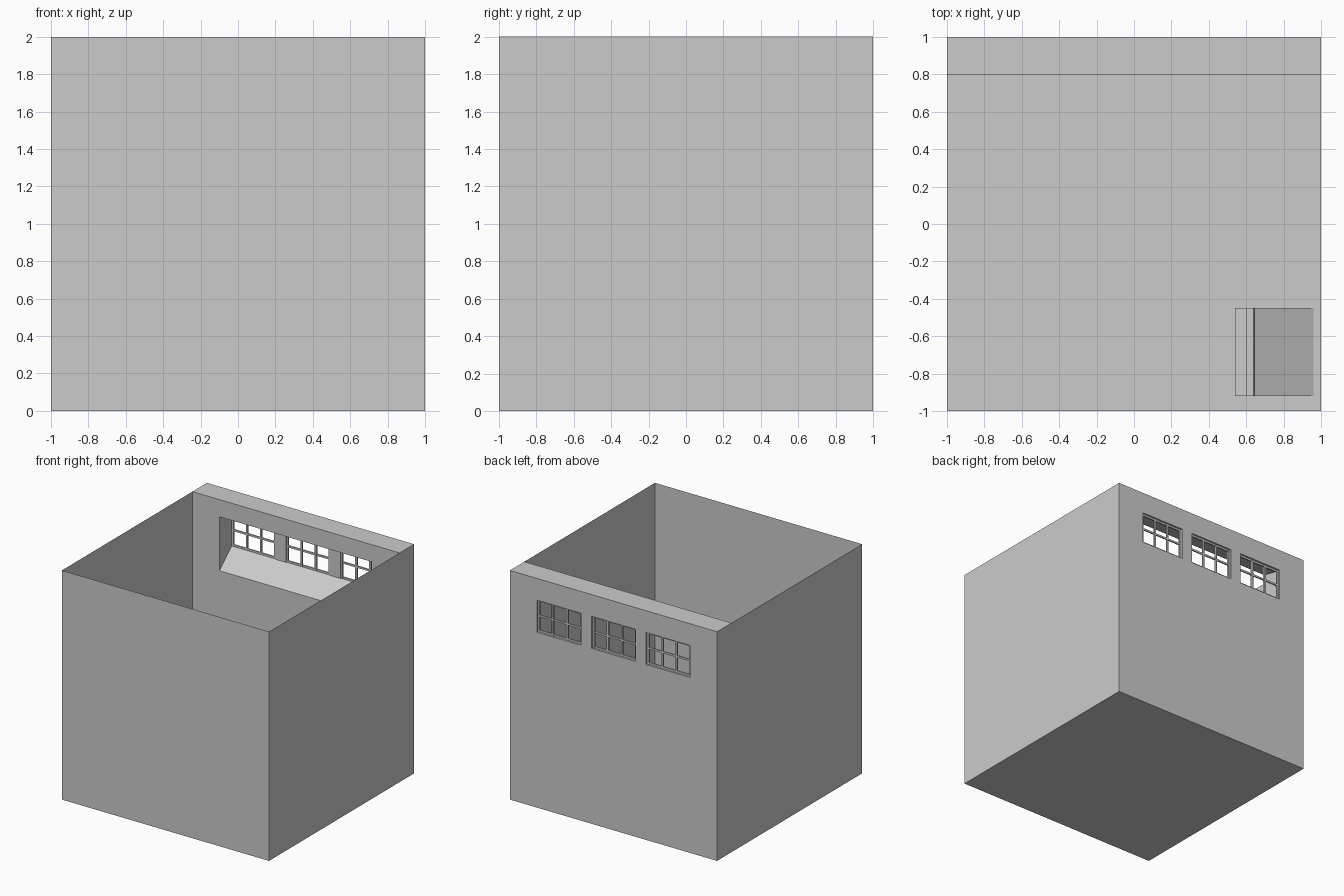
import bpy
import bmesh

cube = bpy.data.objects.get("Cube")
if cube:
    bpy.data.objects.remove(cube, do_unlink=True)

grey = bpy.data.materials.new("plain_grey")
grey.use_nodes = True
COLOUR = (0.6, 0.6, 0.6, 1)
grey.diffuse_color = COLOUR
grey.node_tree.nodes["Principled BSDF"].inputs["Base Color"].default_value = COLOUR


def finish(name, bm):
    mesh = bpy.data.meshes.new(name)
    bm.to_mesh(mesh)
    bm.free()
    mesh.materials.append(grey)
    obj = bpy.data.objects.new(name, mesh)
    bpy.context.scene.collection.objects.link(obj)
    return obj


def add_prism(bm, profile, start, end, axis="x"):
    """Extrude a closed profile along x (profile in y,z) or y (profile in x,z)."""
    def place(p, d):
        return (d, p[0], p[1]) if axis == "x" else (p[0], d, p[1])
    near = [bm.verts.new(place(p, start)) for p in profile]
    far = [bm.verts.new(place(p, end)) for p in profile]
    faces = [bm.faces.new(near), bm.faces.new(far)]
    count = len(profile)
    for i in range(count):
        j = (i + 1) % count
        faces.append(bm.faces.new((near[i], near[j], far[j], far[i])))
    bmesh.ops.recalc_face_normals(bm, faces=faces)


def add_box(bm, x0, x1, y0, y1, z0, z1):
    add_prism(bm, [(y0, z0), (y1, z0), (y1, z1), (y0, z1)], x0, x1)


# Thin room shell: underside, both side walls and the front wall
bm = bmesh.new()
bmesh.ops.create_cube(bm, size=2)
bmesh.ops.translate(bm, verts=bm.verts, vec=(0, 0, 1))
openings = [f for f in bm.faces if f.normal.z > 0.9 or f.normal.y > 0.9]
bmesh.ops.delete(bm, geom=openings, context="FACES")
finish("room_shell", bm)

# Raised floor
FLOOR = 0.16
bm = bmesh.new()
bm.faces.new([bm.verts.new((x, y, FLOOR))
              for x, y in ((-1, -1), (1, -1), (1, 1), (-1, 1))])
finish("floor", bm)

# Thick back wall around a wide recess with a sloping sill
RECESS = 0.74
INNER = 0.8
SILL, HEAD = 1.53, 1.81
bm = bmesh.new()
add_prism(bm, [(INNER, 0), (1, 0), (1, SILL), (0.97, SILL), (INNER, 1.38)],
          -RECESS, RECESS)
add_prism(bm, [(INNER, 1.85), (0.97, HEAD), (1, HEAD), (1, 2), (INNER, 2)],
          -RECESS, RECESS)
for side in (-1, 1):
    add_box(bm, side * RECESS, side, INNER, 1, 0, 2)
finish("back_wall", bm)

# Narrow piers between the three windows
WINDOW = 0.425
SPACING = 0.5275
bm = bmesh.new()
for side in (-1, 1):
    add_box(bm, side * WINDOW / 2, side * (SPACING - WINDOW / 2),
            0.965, 1, SILL, HEAD)
finish("window_piers", bm)

# Window frames: four uprights and three rails make a grid of six panes
BAR = 0.016
for name, centre in (("right", -SPACING), ("middle", 0), ("left", SPACING)):
    bm = bmesh.new()
    left = centre - WINDOW / 2
    for i in range(4):
        x = left + (WINDOW - BAR) * i / 3
        add_box(bm, x, x + BAR, 0.97, 0.985, SILL, HEAD)
    for i in range(3):
        z = SILL + (HEAD - SILL - BAR) * i / 2
        add_box(bm, left, left + WINDOW, 0.972, 0.983, z, z + BAR)
    finish(name + "_window_frame", bm)

# Low stepped ramp in the front corner
bm = bmesh.new()
add_prism(bm, [(0.54, FLOOR), (0.54, 0.24), (0.6, 0.24), (0.6, 0.3),
               (0.64, 0.3), (0.645, 0.34), (0.96, FLOOR)],
          -0.92, -0.45, axis="y")
finish("corner_ramp", bm)
